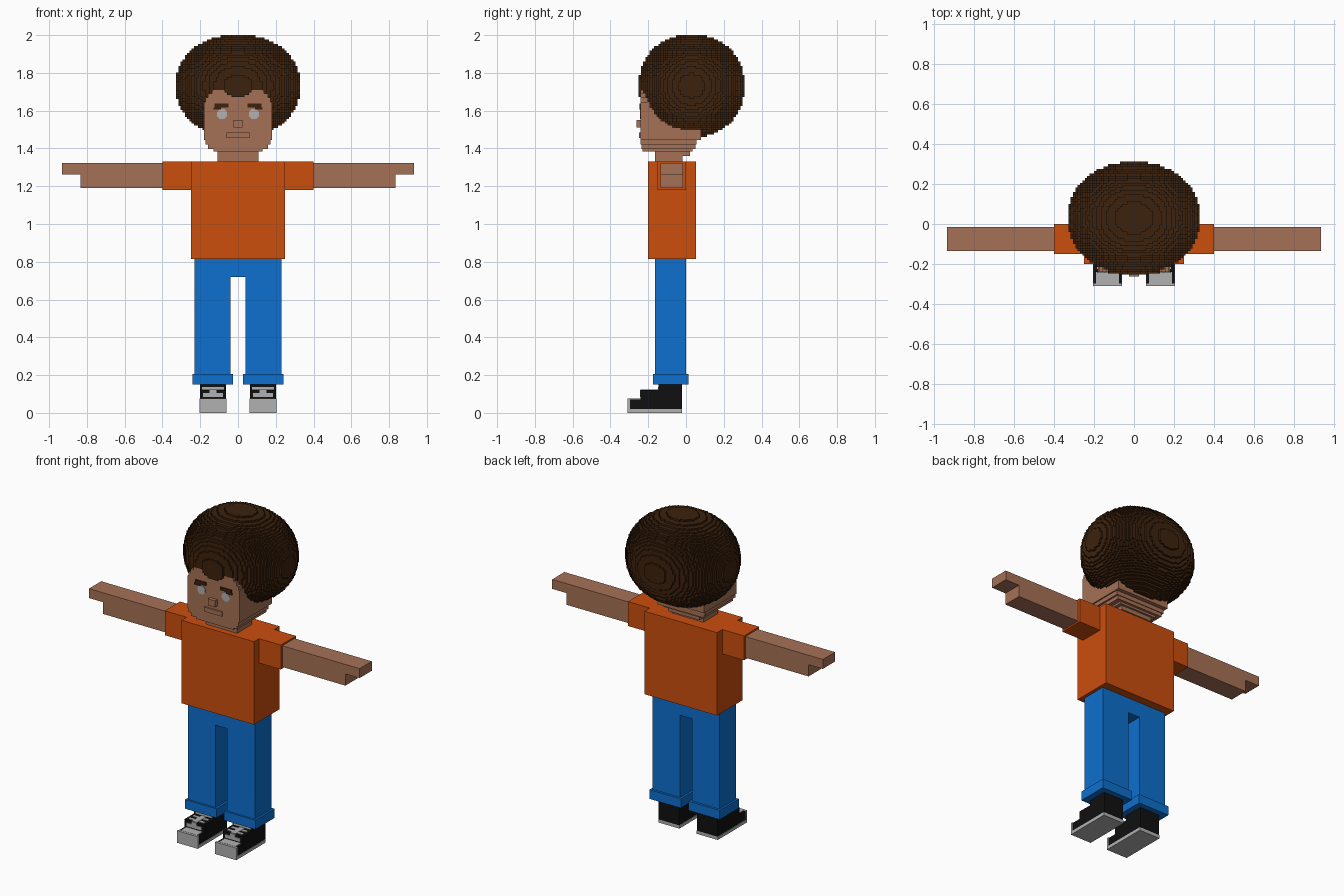
import bpy, bmesh, math
from mathutils import Vector

if "Cube" in bpy.data.objects:
    bpy.data.objects.remove(bpy.data.objects["Cube"])


def material(name, r, g, b):
    m = bpy.data.materials.new(name)
    m.diffuse_color = (r, g, b, 1)
    m.use_nodes = True
    m.node_tree.nodes["Principled BSDF"].inputs["Base Color"].default_value = m.diffuse_color
    return m


SKIN = material("skin", 0.38, 0.165, 0.092)
HAIR = material("dark brown", 0.046, 0.016, 0.004)
SHIRT = material("orange", 0.60, 0.077, 0.004)
DENIM = material("blue", 0.004, 0.16, 0.62)
BLACK = material("black", 0.005, 0.005, 0.005)
GREY = material("light grey", 0.44, 0.44, 0.44)


def finish(name, bm, mat):
    bmesh.ops.recalc_face_normals(bm, faces=bm.faces)
    me = bpy.data.meshes.new(name)
    bm.to_mesh(me)
    bm.free()
    me.materials.append(mat)
    ob = bpy.data.objects.new(name, me)
    bpy.context.collection.objects.link(ob)
    return ob


def box(name, mat, x, y, z):
    """Box from (low, high) ranges on each axis."""
    bm = bmesh.new()
    bmesh.ops.create_cube(bm, size=1)
    for v in bm.verts:
        v.co = Vector([(r[0] + r[1]) / 2 + c * (r[1] - r[0])
                       for c, r in zip(v.co, (x, y, z))])
    return finish(name, bm, mat)


def pair(name, mat, x, y, z):
    """Box on both sides of x = 0."""
    box(name + "_left", mat, x, y, z)
    box(name + "_right", mat, (-x[1], -x[0]), y, z)


def prism(name, mat, outline, y):
    """Extrude an x-z outline between two y values."""
    bm = bmesh.new()
    f = bm.faces.new([bm.verts.new((px, y[0], pz)) for px, pz in outline])
    ext = bmesh.ops.extrude_face_region(bm, geom=[f])["geom"]
    for v in ext:
        if isinstance(v, bmesh.types.BMVert):
            v.co.y = y[1]
    return finish(name, bm, mat)


# Shirt
box("shirt_body", SHIRT, (-0.25, 0.25), (-0.2, 0.052), (0.815, 1.332))
pair("sleeve", SHIRT, (0.25, 0.40), (-0.15, 0.0), (1.18, 1.332))

# Arms with a notch under the fingers
for s, side in ((1, "left"), (-1, "right")):
    prism("arm_" + side, SKIN,
          [(s * 0.40, 1.19), (s * 0.835, 1.19), (s * 0.835, 1.263),
           (s * 0.933, 1.263), (s * 0.933, 1.322), (s * 0.40, 1.322)],
          (-0.135, -0.015))

# Trousers
prism("trousers", DENIM,
      [(-0.23, 0.2), (-0.04, 0.2), (-0.04, 0.72), (0.04, 0.72),
       (0.04, 0.2), (0.23, 0.2), (0.23, 0.815), (-0.23, 0.815)],
      (-0.163, 0.0))
pair("trouser_cuff", DENIM, (0.026, 0.242), (-0.175, 0.014), (0.15, 0.207))

# Shoes
pair("shoe_sole", GREY, (0.06, 0.205), (-0.31, -0.02), (0, 0.02))
pair("shoe_toe_bumper", GREY, (0.06, 0.205), (-0.31, -0.296), (0.02, 0.075))
pair("shoe_toe", BLACK, (0.063, 0.202), (-0.296, -0.24), (0.02, 0.072))
pair("shoe_toe_cap", GREY, (0.076, 0.189), (-0.296, -0.24), (0.072, 0.076))
pair("shoe_body", BLACK, (0.063, 0.202), (-0.24, -0.02), (0.02, 0.12))
pair("shoe_ankle", BLACK, (0.063, 0.202), (-0.145, -0.02), (0.12, 0.16))
# Laces and tongue
pair("lace_front", GREY, (0.08, 0.185), (-0.244, -0.24), (0.083, 0.104))
pair("tongue_front", GREY, (0.115, 0.15), (-0.244, -0.24), (0.104, 0.12))
pair("tongue_top", GREY, (0.115, 0.15), (-0.24, -0.145), (0.12, 0.124))
for i, y in enumerate((-0.225, -0.185)):
    pair(f"lace_top_{i}", GREY, (0.08, 0.185), (y, y + 0.018), (0.12, 0.123))
pair("lace_ankle", GREY, (0.075, 0.19), (-0.149, -0.145), (0.124, 0.138))

# Neck and stepped nape
box("neck", SKIN, (-0.108, 0.108), (-0.163, -0.018), (1.332, 1.385))
box("nape", SKIN, (-0.108, 0.108), (-0.018, 0.022), (1.36, 1.385))

# Head in stepped layers: half width, front, back, bottom, top
layers = [(0.13, -0.23, 0.035, 1.385, 1.398), (0.16, -0.236, 0.05, 1.398, 1.42),
          (0.172, -0.24, 0.055, 1.42, 1.445), (0.18, -0.24, 0.08, 1.445, 1.645),
          (0.172, -0.24, 0.08, 1.645, 1.67), (0.158, -0.24, 0.08, 1.67, 1.692),
          (0.138, -0.24, 0.08, 1.692, 1.71)]
for i, (w, front, back, low, top) in enumerate(layers):
    box(f"head_layer_{i}", SKIN, (-w, w), (front, back), (low, top))

# Face
box("nose", SKIN, (-0.025, 0.025), (-0.262, -0.24), (1.51, 1.55))
box("mouth", SKIN, (-0.062, 0.062), (-0.248, -0.24), (1.456, 1.484))
pair("eyebrow_inner", HAIR, (0.05, 0.125), (-0.247, -0.24), (1.618, 1.637))
pair("eyebrow_outer", HAIR, (0.09, 0.13), (-0.247, -0.24), (1.606, 1.618))
for s, side in ((1, "left"), (-1, "right")):
    prism("eye_" + side, GREY,
          [(s * 0.084 + 0.029 * math.cos(math.radians(22.5 + 45 * k)),
            1.582 + 0.029 * math.sin(math.radians(22.5 + 45 * k)))
           for k in range(8)], (-0.243, -0.24))

# Hair: a rounded ball made of small cubes, keeping only the outer faces
STEP = 0.0117
centre = Vector((0, 0.03, 1.731))
radii = Vector((0.329, 0.28, 0.272))
n = [int(r / STEP) + 1 for r in radii]


def inside(c):
    return sum(abs((k + 0.5) * STEP / r) ** 2.15 for k, r in zip(c, radii)) <= 1


cells = {(i, j, k) for i in range(-n[0], n[0]) for j in range(-n[1], n[1])
         for k in range(-n[2], n[2]) if inside((i, j, k))}
bm = bmesh.new()
corners = {}


def corner(p):
    if p not in corners:
        corners[p] = bm.verts.new(centre + Vector(p) * STEP)
    return corners[p]


for c in cells:
    for axis in range(3):
        u, v = (axis + 1) % 3, (axis + 2) % 3
        for d in (0, 1):
            near = list(c)
            near[axis] += 2 * d - 1
            if tuple(near) in cells:
                continue
            quad = []
            for a, b in ((0, 0), (1, 0), (1, 1), (0, 1)):
                p = list(c)
                p[axis] += d
                p[u] += a
                p[v] += b
                quad.append(corner(tuple(p)))
            bm.faces.new(quad if d else quad[::-1])
finish("hair", bm, HAIR)
